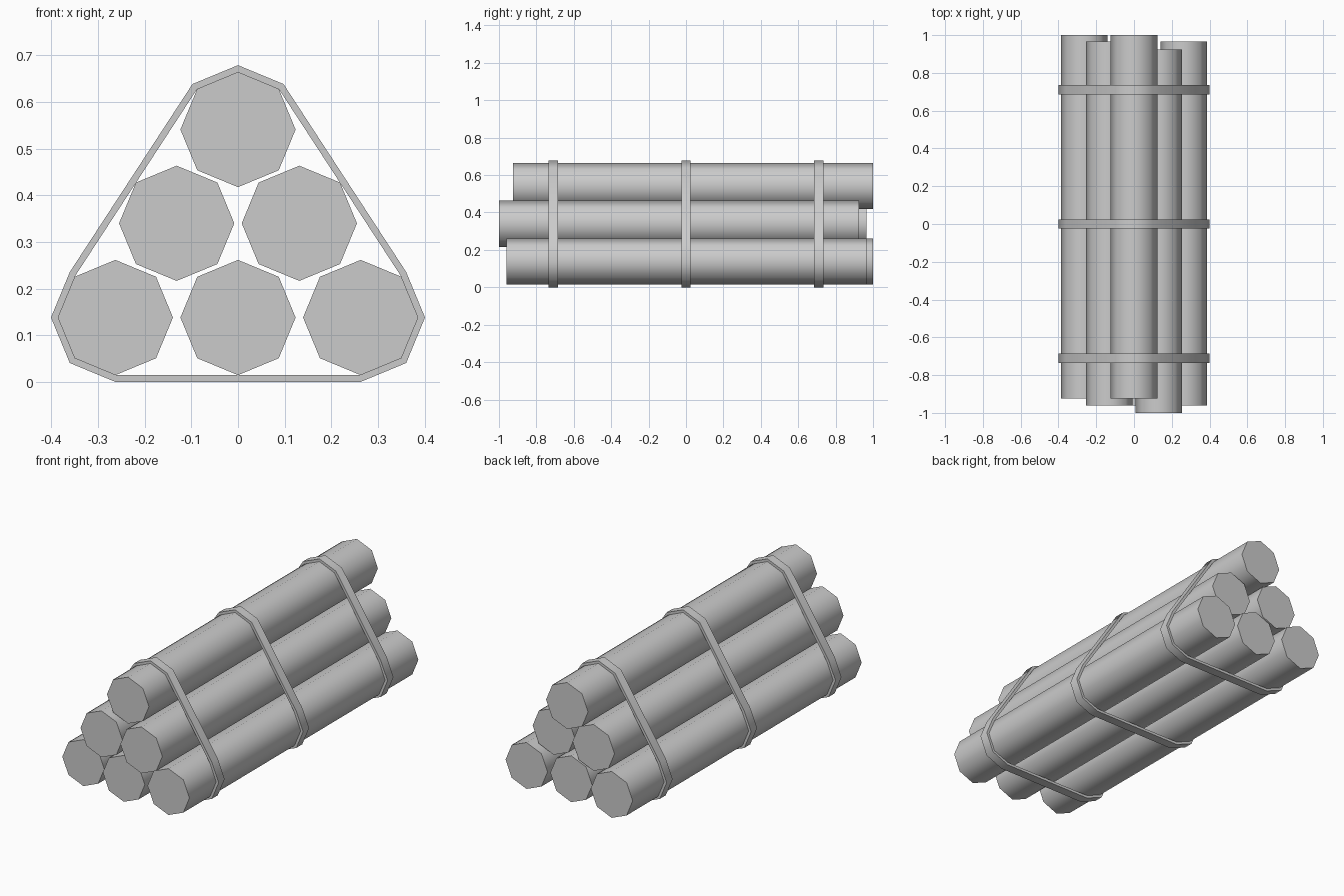
import bpy
import bmesh
from math import radians, sin, cos

cube = bpy.data.objects.get("Cube")
if cube:
    bpy.data.objects.remove(cube)

grey = bpy.data.materials.new("plain_grey")
grey.use_nodes = True
colour = (0.6, 0.6, 0.6, 1)
grey.diffuse_color = colour
grey.node_tree.nodes["Principled BSDF"].inputs["Base Color"].default_value = colour

RADIUS, STRAP_RADIUS, LENGTH = 0.1235, 0.138, 1.925


def finish(name, bm):
    """Turn a bmesh into a grey object, smooth along its sides with sharp rims."""
    bmesh.ops.recalc_face_normals(bm, faces=bm.faces)
    mesh = bpy.data.meshes.new(name)
    bm.to_mesh(mesh)
    bm.free()
    mesh.materials.append(grey)
    obj = bpy.data.objects.new(name, mesh)
    bpy.context.collection.objects.link(obj)
    bpy.ops.object.select_all(action="DESELECT")
    obj.select_set(True)
    bpy.context.view_layer.objects.active = obj
    bpy.ops.object.shade_smooth_by_angle(angle=radians(60))


def corner(centre, radius, angle):
    x, z = centre
    return x + radius * cos(radians(angle)), z + radius * sin(radians(angle))


def log(name, x, z, front):
    """Eight-sided log lying along y, starting at the given front end."""
    bm = bmesh.new()
    ring = [corner((x, z), RADIUS, 45 * i) for i in range(8)]
    face = bm.faces.new([bm.verts.new((px, front, pz)) for px, pz in ring])
    ext = bmesh.ops.extrude_face_region(bm, geom=[face], use_keep_orig=True)
    moved = [v for v in ext["geom"] if isinstance(v, bmesh.types.BMVert)]
    bmesh.ops.translate(bm, verts=moved, vec=(0, LENGTH, 0))
    finish(name, bm)


# Stacked logs with staggered ends
LOW, MIDDLE, TOP = 0.138, 0.34, 0.541
SIDE = 0.263
log("bottom_right_log", -SIDE, LOW, -0.925)
log("bottom_centre_log", 0, LOW, -0.96)
log("bottom_left_log", SIDE, LOW, -0.96)
log("middle_right_log", -SIDE / 2, MIDDLE, -0.96)
log("middle_left_log", SIDE / 2, MIDDLE, -1)
log("top_log", 0, TOP, -0.925)


def outline(radius):
    """Outline wrapped around the three outermost logs."""
    wraps = [((SIDE, LOW), (-90, -45, 0, 45)),
             ((0, TOP), (45, 90, 135)),
             ((-SIDE, LOW), (135, 180, 225, 270))]
    return [corner(c, radius, a) for c, angles in wraps for a in angles]


def strap(name, y, half=0.025):
    """Closed band with a rectangular section."""
    bm = bmesh.new()
    section = [(RADIUS, -half), (STRAP_RADIUS, -half),
               (STRAP_RADIUS, half), (RADIUS, half)]
    loops = [[bm.verts.new((x, y + dy, z)) for x, z in outline(r)]
             for r, dy in section]
    count = len(loops[0])
    for a, b in zip(loops, loops[1:] + loops[:1]):
        for i in range(count):
            j = (i + 1) % count
            bm.faces.new((a[i], a[j], b[j], b[i]))
    finish(name, bm)


# Binding straps
for name, y in (("front_strap", -0.71), ("centre_strap", 0), ("back_strap", 0.71)):
    strap(name, y)
